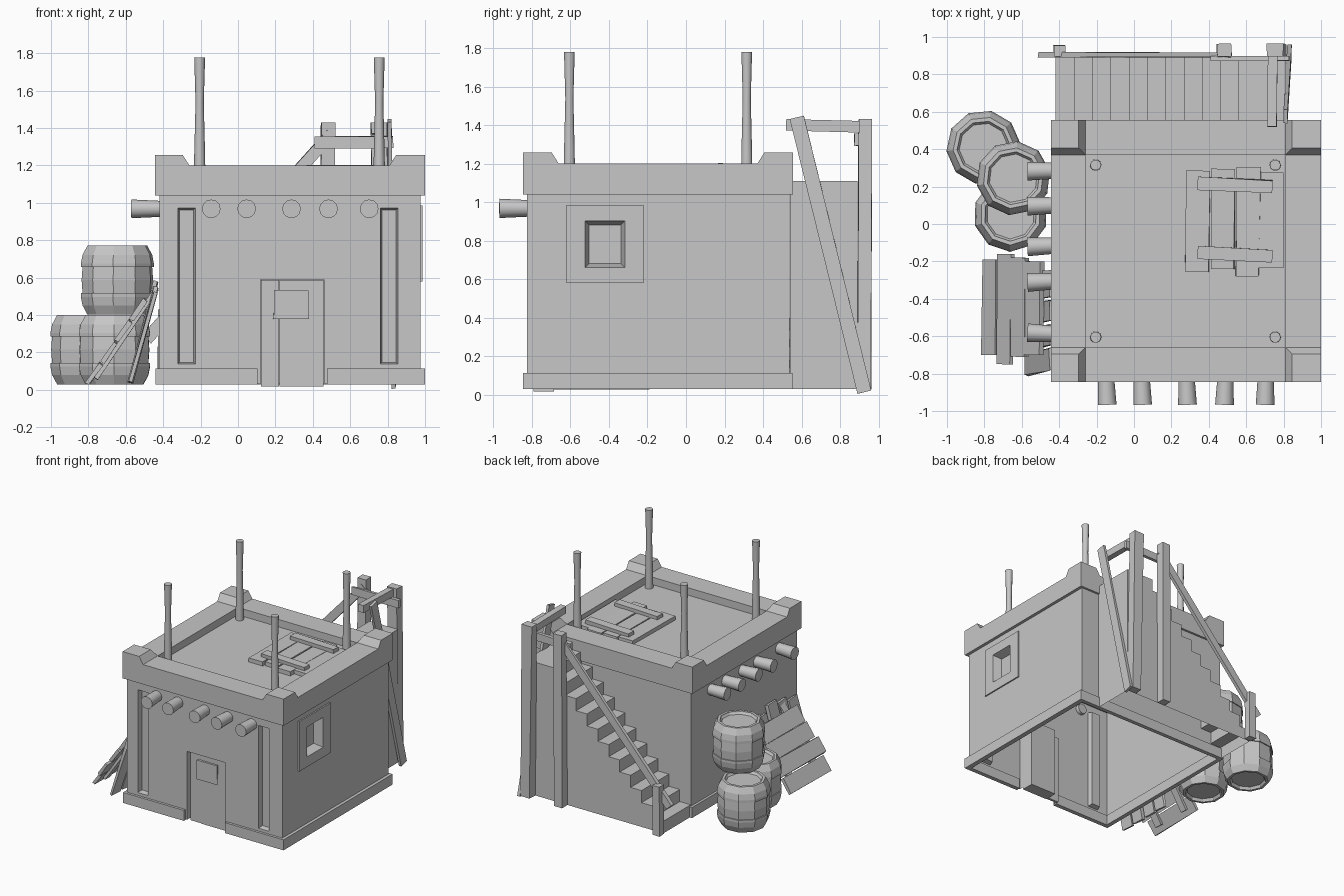
import bpy, bmesh, math, random
from mathutils import Matrix, Vector

random.seed(4)
if "Cube" in bpy.data.objects:
    bpy.data.objects.remove(bpy.data.objects["Cube"], do_unlink=True)

clay = bpy.data.materials.new("plain_grey")
clay.use_nodes = True
GREY = (0.57, 0.57, 0.57, 1)
clay.diffuse_color = GREY
clay.node_tree.nodes["Principled BSDF"].inputs["Base Color"].default_value = GREY


def finish(name, bm):
    bmesh.ops.recalc_face_normals(bm, faces=bm.faces)
    mesh = bpy.data.meshes.new(name)
    bm.to_mesh(mesh)
    bm.free()
    mesh.materials.append(clay)
    ob = bpy.data.objects.new(name, mesh)
    bpy.context.collection.objects.link(ob)
    return ob


def box(name, x, y, z):
    bm = bmesh.new()
    bmesh.ops.create_cube(bm, size=1)
    for v in bm.verts:
        v.co = [lo + (c + 0.5) * (hi - lo) for c, (lo, hi) in zip(v.co, (x, y, z))]
    return finish(name, bm)


def beam(name, a, b, width, depth, side=(1, 0, 0), jitter=0.004):
    """Rough timber from a to b; width runs along the side direction."""
    a, b, side = Vector(a), Vector(b), Vector(side)
    along = (b - a).normalized()
    side = (side - along * side.dot(along)).normalized()
    normal = along.cross(side)
    bm = bmesh.new()
    bmesh.ops.create_cube(bm, size=1)
    for v in bm.verts:
        c = v.co.copy()
        v.co = (a.lerp(b, c.z + 0.5) + side * (c.x * width + random.uniform(-jitter, jitter))
                + normal * (c.y * depth + random.uniform(-jitter, jitter) * 0.5))
    return finish(name, bm)


def lathe(name, profile, place, sides=12, smooth=False):
    """Turn (radius, height) points about z, cap the ends, then place."""
    bm = bmesh.new()
    rings = [[bm.verts.new((r * math.cos(math.tau * i / sides), r * math.sin(math.tau * i / sides), z))
              for i in range(sides)] for r, z in profile]
    for low, high in zip(rings, rings[1:]):
        for i in range(sides):
            j = (i + 1) % sides
            bm.faces.new((low[i], low[j], high[j], high[i]))
    bm.faces.new(rings[0][::-1])
    bm.faces.new(rings[-1])
    bmesh.ops.transform(bm, matrix=place, verts=bm.verts)
    ob = finish(name, bm)
    if smooth:
        bpy.ops.object.select_all(action="DESELECT")
        ob.select_set(True)
        bpy.context.view_layer.objects.active = ob
        bpy.ops.object.shade_smooth_by_angle(angle=math.radians(40))


def taper(ob, axis, sign, amount):
    """Shrink the end of a box that faces sign along axis."""
    verts = ob.data.vertices
    mid = sum((v.co for v in verts), Vector()) / len(verts)
    for v in verts:
        if (v.co[axis] - mid[axis]) * sign > 0:
            for k in range(3):
                if k != axis:
                    v.co[k] -= math.copysign(amount, v.co[k] - mid[k])
    return ob


def cut(target, cutter):
    mod = target.modifiers.new("cut", "BOOLEAN")
    mod.operation, mod.object, mod.solver = "DIFFERENCE", cutter, "EXACT"
    cutter.hide_render = True
    cutter.hide_viewport = True


def open_bottom(ob, level):
    """Apply the cuts, then remove the underside so the part is a thin shell."""
    graph = bpy.context.evaluated_depsgraph_get()
    mesh = bpy.data.meshes.new_from_object(ob.evaluated_get(graph))
    ob.modifiers.clear()
    ob.data = mesh
    bm = bmesh.new()
    bm.from_mesh(mesh)
    under = [f for f in bm.faces if f.normal.z < -0.9 and f.calc_center_median().z < level]
    bmesh.ops.delete(bm, geom=under, context="FACES")
    bm.to_mesh(mesh)
    bm.free()


# Thin shell walls, with niches, doorway and window
walls = box("walls", (-0.42, 0.975), (-0.825, 0.537), (0.035, 1.05))
plinth = box("plinth", (-0.44, 1.0), (-0.845, 0.553), (0.03, 0.115))
cut(plinth, box("plinth_room_cutter", (-0.405, 0.96), (-0.81, 0.52), (-0.2, 0.5)))
cut(plinth, box("plinth_gap_cutter", (0.105, 0.475), (-1, -0.7), (-0.1, 0.3)))
cut(walls, box("door_cutter", (0.12, 0.46), (-1, -0.775), (-0.1, 0.59)))
for x in (-0.275, 0.808):
    cut(walls, taper(box("niche_cutter", (x - 0.05, x + 0.05), (-0.84, -0.785), (0.135, 0.975)), 1, 1, 0.012))
frame = box("window_frame", (0.96, 0.986), (-0.62, -0.22), (0.58, 0.985))
for wall in (walls, frame):
    cut(wall, taper(box("window_cutter", (0.915, 0.99), (-0.525, -0.315), (0.66, 0.905)), 0, -1, 0.022))
open_bottom(walls, 0.1)

# Door leaves and small door plate
box("door_side_leaf", (0.122, 0.22), (-0.785, -0.765), (0.018, 0.588))
box("door_leaf", (0.222, 0.458), (-0.79, -0.685), (0.018, 0.588))
beam("door_plate", (0.285, -0.794, 0.378), (0.285, -0.794, 0.533), 0.18, 0.02, jitter=0.008)

# Parapet ring, roof deck and raised corners
parapet = box("parapet", (-0.445, 1.0), (-0.845, 0.555), (1.04, 1.2))
cut(parapet, box("parapet_cutter", (-0.26, 0.81), (-0.66, 0.37), (0.9, 1.4)))
box("roof_deck", (-0.3, 0.85), (-0.7, 0.41), (1.06, 1.14))
for right in (0, 1):
    for back in (0, 1):
        x = (0.81, 1.0) if right else (-0.445, -0.26)
        y = (0.37, 0.555) if back else (-0.845, -0.66)
        block = box("parapet_corner", x, y, (1.2, 1.257))
        for v in block.data.vertices:
            if v.co.z > 1.23:
                if abs(v.co.x - 0.275) < 0.6:
                    v.co.x += 0.036 if right else -0.036
                if abs(v.co.y + 0.145) < 0.6:
                    v.co.y += 0.036 if back else -0.036

# Roof poles
for x in (-0.205, 0.755):
    for y in (-0.605, 0.315):
        lathe("roof_pole", [(0.031, 0), (0.029, 0.12), (0.022, 0.4), (0.027, 0.57), (0.029, 0.64)],
              Matrix.Translation((x, y, 1.138)), 10, True)

# Projecting log ends
LOG = [(0.042, 0), (0.05, 0.17)]
for x in (-0.15, 0.04, 0.28, 0.49, 0.705):
    lean = random.uniform(-0.06, 0.06)
    lathe("front_log", LOG, Matrix.Translation((x, -0.797, 0.968)) @ Matrix.Rotation(lean, 4, "Z")
          @ Matrix.Rotation(math.pi / 2, 4, "X"), 12, True)
for y in (0.285, 0.1, -0.115, -0.305, -0.59):
    lean = random.uniform(-0.06, 0.06)
    lathe("side_log", LOG, Matrix.Translation((-0.4, y, 0.968)) @ Matrix.Rotation(lean, 4, "Z")
          @ Matrix.Rotation(-math.pi / 2, 4, "Y"), 12, True)

# Roof hatch of planks with two battens
for x, low, high in ((0.338, -0.255, 0.285), (0.475, -0.24, 0.295), (0.61, -0.28, 0.305), (0.735, -0.235, 0.275)):
    beam("hatch_plank", (x - 0.003, low, 1.155), (x + 0.003, high, 1.155), 0.125, 0.035, jitter=0.005)
for y in (-0.165, 0.205):
    beam("hatch_batten", (0.34, y + 0.012, 1.185), (0.74, y - 0.005, 1.185), 0.065, 0.032, (0, 1, 0))

# Hollow staircase, extruded from a stepped profile
STEPS, RUN, RISE = 11, 0.098, 0.0982
outline = [(0.812, 0.03), (-0.42, 0.03)]
for i in range(STEPS):
    top = 0.03 + RISE * (i + 1)
    outline += [(-0.42 + RUN * i, top), (-0.42 + RUN * (i + 1) if i < STEPS - 1 else 0.812, top)]
bm = bmesh.new()
side = bm.faces.new([bm.verts.new((x, 0.54, z)) for x, z in outline])
new = bmesh.ops.extrude_face_region(bm, geom=[side])["geom"]
bmesh.ops.translate(bm, vec=(0, 0.35, 0), verts=[g for g in new if isinstance(g, bmesh.types.BMVert)])
open_bottom(finish("staircase", bm), 0.05)

# Stair posts and rails
beam("landing_post", (0.775, 0.925, 0.03), (0.755, 0.93, 1.43), 0.085, 0.07)
beam("middle_post", (0.475, 0.925, 0.03), (0.48, 0.93, 1.43), 0.075, 0.07)
beam("foot_post", (-0.4, 0.925, 0.03), (-0.4, 0.925, 0.43), 0.06, 0.06)
beam("sloping_rail", (-0.49, 0.905, 0.27), (0.5, 0.905, 1.37), 0.06, 0.025)
beam("landing_rail", (0.41, 0.885, 1.32), (0.83, 0.885, 1.325), 0.065, 0.025, (0, 0, 1))
beam("cross_rail", (0.735, 0.52, 1.4), (0.745, 0.96, 1.39), 0.05, 0.06)
beam("leaning_brace", (0.81, 0.575, 1.44), (0.832, 0.925, 0.015), 0.024, 0.075, jitter=0.002)

# Stacked barrels with proud hoops and sunken lids
BARREL = [(0.13, 0.022), (0.14, 0.008), (0.142, 0), (0.163, 0), (0.19, 0.05), (0.199, 0.095), (0.199, 0.115),
          (0.19, 0.115), (0.195, 0.185)]
BARREL += [(r, 0.37 - z) for r, z in BARREL[-2::-1]]
for x, y, z, turn in ((-0.805, 0.41, 0.03, 0.1), (-0.66, 0.05, 0.03, 0.3), (-0.645, 0.245, 0.402, 0.2)):
    lathe("barrel", BARREL, Matrix.Translation((x, y, z)) @ Matrix.Rotation(turn, 4, "Z"), 10)

# Leaning stacks of planks beside the left wall
foot, head = Vector((-0.77, 0, 0.085)), Vector((-0.535, 0, 0.425))
for i, (low, high) in enumerate(((-0.7, -0.19), (-0.75, -0.16), (-0.71, -0.18), (-0.7, -0.2))):
    p = foot.lerp(head, i / 3)
    beam("leaning_plank", (p.x, low, p.z), (p.x + 0.005, high, p.z + 0.005), 0.13, 0.025, head - foot, 0.006)
for y in (-0.6, -0.3):
    beam("leaning_batten", (-0.76, y, 0.06), (-0.435, y + 0.02, 0.54), 0.065, 0.025, (0, 1, 0))
for i, y in enumerate((-0.74, -0.61, -0.48, -0.35)):
    beam("steep_plank", (-0.575, y - 0.01, 0.04), (-0.44, y + 0.02, 0.52 + 0.03 * (i % 3)), 0.115, 0.025, (0, 1, 0), 0.008)
